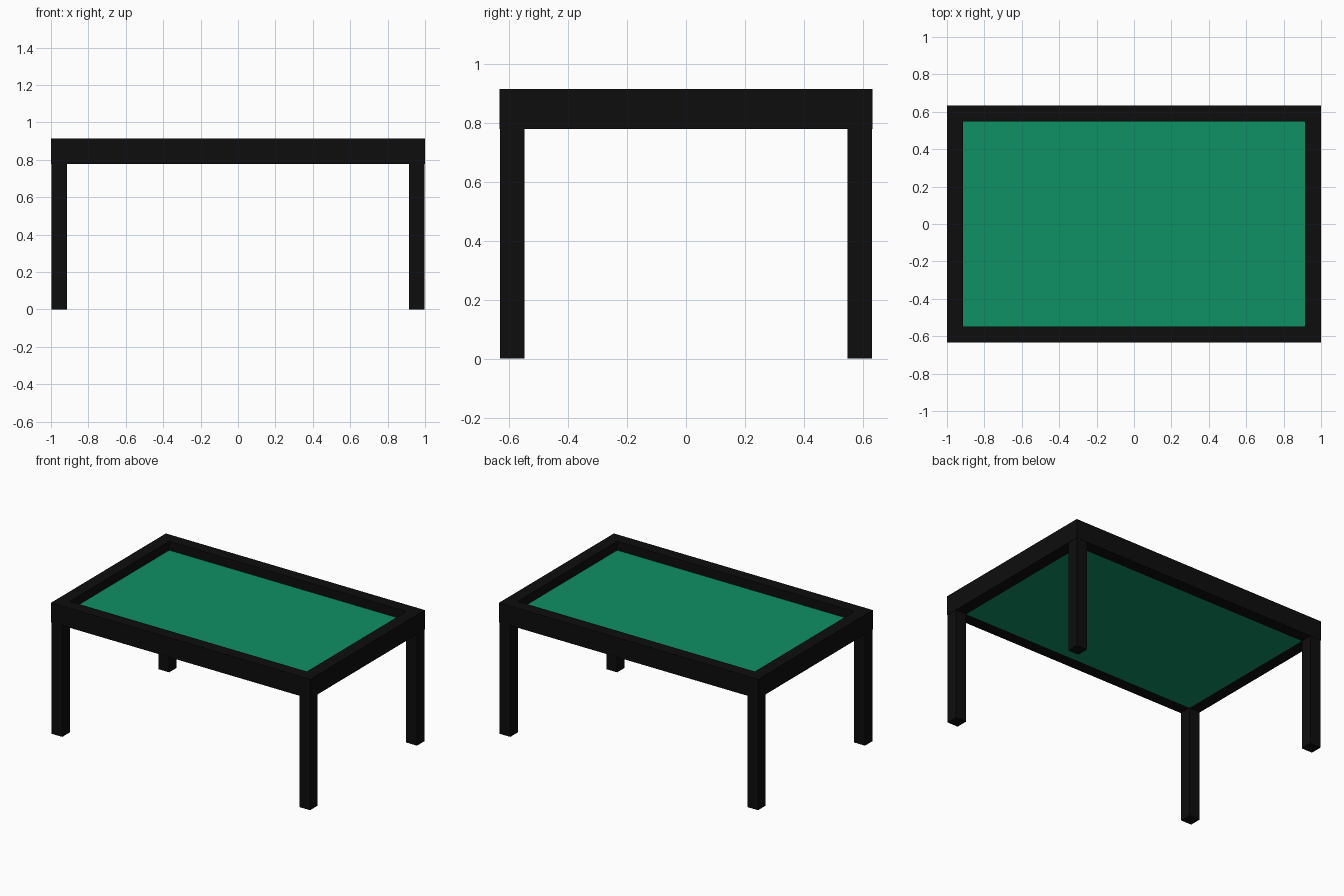
import bpy
import bmesh

if "Cube" in bpy.data.objects:
    bpy.data.objects.remove(bpy.data.objects["Cube"])

HX, HY = 1.0, 0.633         # half size of the table
RAIL = 0.085                # rail and leg width
Z_RAIL, Z_TOP = 0.778, 0.914
Z_CLOTH = 0.852             # recessed playing surface


def material(name, rgb):
    m = bpy.data.materials.new(name)
    m.diffuse_color = (*rgb, 1)
    m.use_nodes = True
    m.node_tree.nodes["Principled BSDF"].inputs["Base Color"].default_value = m.diffuse_color
    return m


def finish(name, bm, mat):
    bmesh.ops.recalc_face_normals(bm, faces=bm.faces)
    mesh = bpy.data.meshes.new(name)
    bm.to_mesh(mesh)
    bm.free()
    mesh.materials.append(mat)
    obj = bpy.data.objects.new(name, mesh)
    bpy.context.collection.objects.link(obj)
    return obj


def box(name, lo, hi, mat):
    bm = bmesh.new()
    bmesh.ops.create_cube(bm, size=1)
    for v in bm.verts:
        v.co = [(a + b) / 2 + c * (b - a) for a, b, c in zip(lo, hi, v.co)]
    return finish(name, bm, mat)


black = material("black_paint", (0.004, 0.004, 0.004))
green = material("green_cloth", (0.0045, 0.28, 0.13))

# Mitred rectangular frame: a rail section swept around four corners
bm = bmesh.new()
section = [(0, Z_RAIL), (0, Z_TOP), (RAIL, Z_TOP), (RAIL, Z_RAIL)]
rings = [[bm.verts.new((sx * (HX - d), sy * (HY - d), z)) for d, z in section]
         for sx, sy in ((-1, -1), (1, -1), (1, 1), (-1, 1))]
for i in range(4):
    a, b = rings[i], rings[(i + 1) % 4]
    for j in range(4):
        k = (j + 1) % 4
        bm.faces.new((a[j], b[j], b[k], a[k]))
finish("frame", bm, black)

# Cloth-covered panel set inside the frame
ix, iy = HX - RAIL, HY - RAIL
box("table_panel", (-ix, -iy, Z_RAIL), (ix, iy, Z_CLOTH), green)

# Four square legs under the frame corners
inset = 0.002
for sx, xname in ((-1, "left"), (1, "right")):
    for sy, yname in ((-1, "front"), (1, "back")):
        xs = sorted((sx * (HX - inset), sx * ix))
        ys = sorted((sy * (HY - inset), sy * iy))
        box(f"{yname}_{xname}_leg", (xs[0], ys[0], 0), (xs[1], ys[1], Z_RAIL), black)
